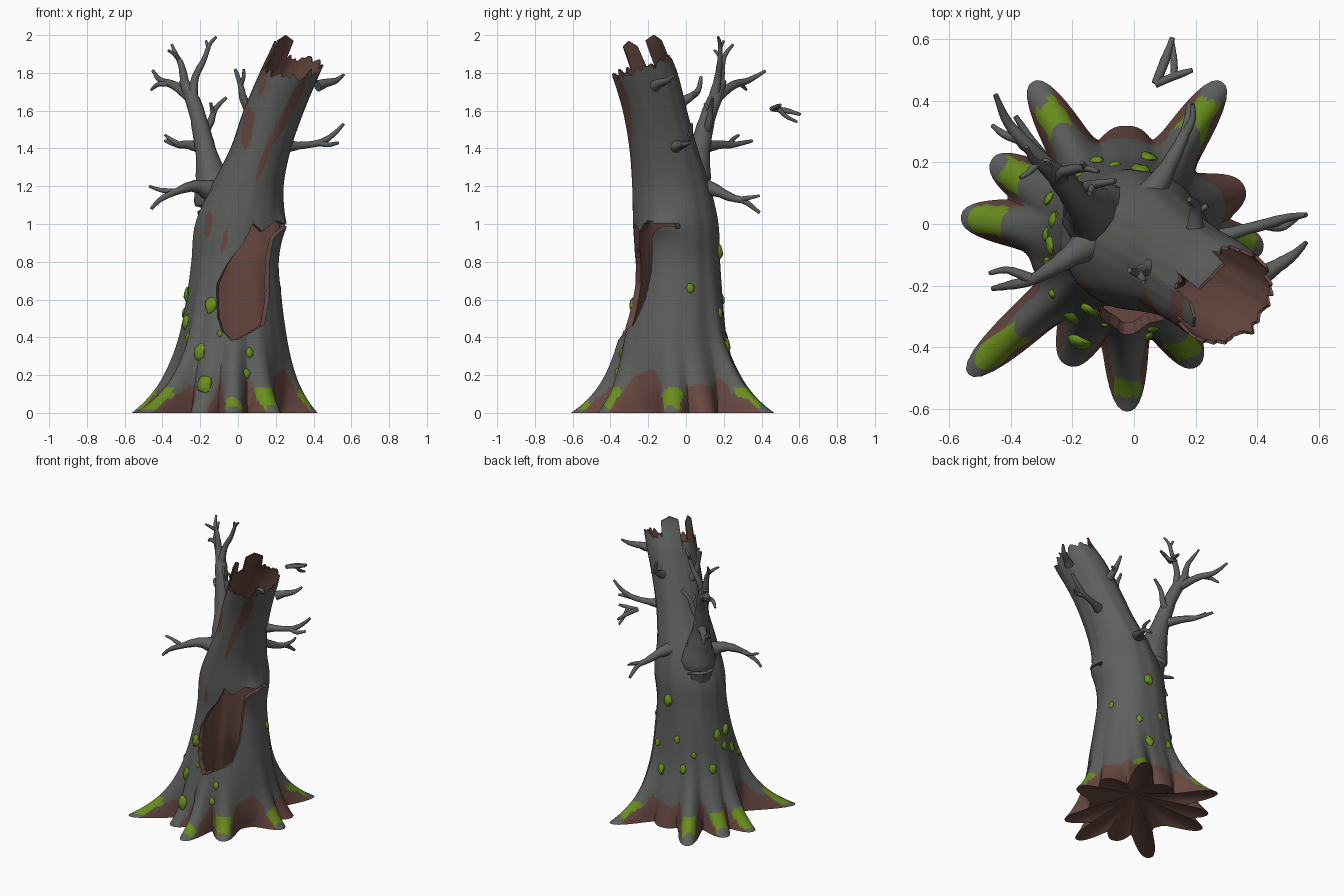
import bpy, bmesh, math, random
from mathutils import Vector, noise

if "Cube" in bpy.data.objects:
    bpy.data.objects.remove(bpy.data.objects["Cube"])

random.seed(4)

def mat(name, rgb):
    m = bpy.data.materials.new(name)
    m.diffuse_color = (*rgb, 1)
    m.use_nodes = True
    m.node_tree.nodes["Principled BSDF"].inputs["Base Color"].default_value = m.diffuse_color
    return m

MATS = [mat("grey_bark", (.11, .115, .108)), mat("brown_wood", (.135, .064, .053)),
        mat("green_moss", (.145, .27, .013))]

def finish(bm, name):
    bmesh.ops.recalc_face_normals(bm, faces=bm.faces)
    me = bpy.data.meshes.new(name)
    bm.to_mesh(me)
    bm.free()
    for m in MATS:
        me.materials.append(m)
    ob = bpy.data.objects.new(name, me)
    bpy.context.collection.objects.link(ob)
    bpy.ops.object.select_all(action='DESELECT')
    ob.select_set(True)
    bpy.context.view_layer.objects.active = ob
    bpy.ops.object.shade_smooth_by_angle(angle=math.radians(45))

def catmull(pts, t):
    i = max(0, min(int(t), len(pts) - 2))
    f = t - i
    p = [pts[max(0, min(k, len(pts) - 1))] for k in (i - 1, i, i + 1, i + 2)]
    return [.5 * (2 * b + (c - a) * f + (2 * a - 5 * b + 4 * c - d) * f * f
                  + (3 * b - a - 3 * c + d) * f ** 3) for a, b, c, d in zip(*p)]

# Trunk sections every 0.2 in height: centre x, centre y, radius x, radius y
SEC = [(-.04, -.04, .33, .33), (-.035, -.05, .305, .31), (-.025, -.06, .275, .275),
       (-.02, -.05, .25, .245), (-.015, -.045, .23, .225), (.01, -.055, .235, .225),
       (.05, -.08, .19, .205), (.12, -.12, .16, .18), (.19, -.165, .16, .17),
       (.275, -.22, .16, .175), (.36, -.29, .16, .17)]
# Roots: direction in degrees, reach, colour of the tip, inner and outer limit of its moss
ROOTS = [(120, .58, 2, .66, .88), (57, .60, 2, .68, .88), (22, .43, 1, 0, 0), (-4, .46, 2, .8, .93),
         (-60, .49, 2, .76, .92), (-88, .57, 2, .8, .93), (247, .46, 0, 0, 0), (222, .67, 2, .68, .95),
         (173, .53, 2, .72, .95), (150, .49, 2, .74, .92), (87, .36, 1, 0, 0)]

def angdiff(a, b):
    return abs((a - b + math.pi) % (2 * math.pi) - math.pi)

def root(th):
    best, reach = (0, ROOTS[0]), 0
    for r in ROOTS:
        g = math.exp(-(angdiff(th, math.radians(r[0])) / (.105 / r[1])) ** 2.4)
        if g > best[0]:
            best = (g, r)
        reach = max(reach, g * (r[1] - .33))
    return *best, reach

def surface(th, z, k=1):
    cx, cy, rx, ry = catmull(SEC, z / .2)
    c, s = math.cos(th), math.sin(th)
    g, _, reach = root(th)
    ridge = 1 + .022 * noise.noise(Vector((c * 4, s * 4, z * 1.2)))
    ridge -= .1 * (1 - g) * math.exp(-(z / .1) ** 1.5)           # undercut between roots
    ex = reach * math.exp(-z / .16)
    ex += .025 * math.exp(-(angdiff(th, -.35) / .35) ** 2 - ((z - .99) / .05) ** 2)  # bark lip
    return Vector((cx + c * (rx * ridge + ex) * k, cy + s * (ry * ridge + ex) * k, z))

# Broken top edge with two tall splinters
def rim(th):
    h = 1.815 + .05 * math.sin(th) + .05 * noise.noise(Vector((math.cos(th) * 5, math.sin(th) * 5, 3)))
    h += .025 * abs((th * 3.3) % 2 - 1)
    for deg, w, top in ((134, 22, 2.0), (187, 14, 1.97)):
        d = angdiff(th, math.radians(deg)) / math.radians(w)
        if d < 1:
            h = max(h, top - .03 * d)
    return h

HOLE = [(-.08, .43), (-.11, .5), (-.115, .68), (-.05, .8), (.03, .9), (.08, 1.0), (.13, .96),
        (.2, 1.02), (.27, .995), (.19, .93), (.165, .8), (.165, .6), (.14, .47), (.06, .42), (-.03, .38)]

def in_hole(x, z):
    r = False
    for (x1, z1), (x2, z2) in zip(HOLE, HOLE[1:] + HOLE[:1]):
        if (z1 > z) != (z2 > z) and x < x1 + (z - z1) / (z2 - z1) * (x2 - x1):
            r = not r
    return r

# Bare wood streaks on the front: x1, z1, x2, z2, half width
STREAKS = [(.09, 1.22, .2, 1.5, .016), (.16, 1.4, .36, 1.78, .026), (.035, 1.38, .065, 1.63, .028),
           (-.085, .84, -.06, .97, .013), (-.165, .92, -.15, 1.08, .018), (.11, 1.66, .16, 1.9, .02)]

def in_streak(x, z):
    for x1, z1, x2, z2, w in STREAKS:
        t = ((x - x1) * (x2 - x1) + (z - z1) * (z2 - z1)) / ((x2 - x1) ** 2 + (z2 - z1) ** 2)
        if 0 < t < 1 and math.hypot(x - x1 - t * (x2 - x1), z - z1 - t * (z2 - z1)) < w * min(1, 4 * t, 5 - 5 * t):
            return True
    return False

# Hollow trunk: outer bark, inner wall, knothole and rim
NA, NZ, J0 = 240, 140, 18
bm = bmesh.new()
out, inn = [], []
for j in range(NZ + 1):
    zz = 1.8 * (j / NZ) ** 1.2
    ro, ri = [], []
    for i in range(NA):
        th = 2 * math.pi * i / NA
        z = zz if zz < 1.5 else 1.5 + (zz - 1.5) / .3 * (rim(th) - 1.5)
        ro.append(bm.verts.new(surface(th, z)))
        ri.append(bm.verts.new(surface(th, z, .87 + .07 * max(0, min(1, zz - .8)))) if j >= J0 else None)
    out.append(ro)
    inn.append(ri)

def quad(vs, m):
    bm.faces.new(vs).material_index = m

holes = set()
for j in range(NZ):
    for i in range(NA):
        n = (i + 1) % NA
        q = (out[j][i], out[j][n], out[j + 1][n], out[j + 1][i])
        c = sum((v.co for v in q), Vector()) / 4
        th = 2 * math.pi * (i + .5) / NA
        front = math.sin(th) < .1
        if front and in_hole(c.x, c.z):
            holes.add((j, i))
            continue
        g, (_, L, col, lo, hi), _ = root(th)
        wob = noise.noise(c * 9)
        far = math.hypot(c.x + .04, c.y + .04) / L
        m = 0
        if (g < .85 and c.z < .21 * (1 - g ** 1.5) + .06 * wob) or (col == 1 and g > .2 and c.z < .16 + .05 * wob):
            m = 1
        elif col == 2 and g > .6 and .02 < c.z < .13 and lo + .06 * wob < far < hi + .06 * wob:
            m = 2
        elif front and c.z > .8 and in_streak(c.x, c.z):
            m = 1
        quad(q, m)
        if j >= J0:
            quad((inn[j][i], inn[j + 1][i], inn[j + 1][n], inn[j][n]), 1)
link = {}
for j, i in holes:
    n = (i + 1) % NA
    for dj, di, a, b in ((-1, 0, (j, i), (j, n)), (1, 0, (j + 1, i), (j + 1, n)),
                         (0, -1, (j, i), (j + 1, i)), (0, 1, (j, n), (j + 1, n))):
        if (j + dj, (i + di) % NA) not in holes:
            quad((out[a[0]][a[1]], out[b[0]][b[1]], inn[b[0]][b[1]], inn[a[0]][a[1]]), 1)
            link.setdefault(a, []).append(b)
            link.setdefault(b, []).append(a)
# Smooth the knothole outline
for grid in (out, inn):
    for _ in range(2):
        new = {k: grid[k[0]][k[1]].co * .5 + sum((grid[a][b].co for a, b in nb), Vector()) * .5 / len(nb)
               for k, nb in link.items()}
        for (a, b), co in new.items():
            grid[a][b].co = co
base = bm.verts.new((-.04, -.04, .1))
floor = bm.verts.new((-.03, -.05, inn[J0][0].co.z))
for i in range(NA):
    n = (i + 1) % NA
    quad((out[NZ][i], out[NZ][n], inn[NZ][n], inn[NZ][i]), 1)
    quad((base, out[0][n], out[0][i]), 1)
    quad((floor, inn[J0][i], inn[J0][n]), 1)
finish(bm, "hollow_trunk")

# Branches: tapered tubes through points (x, y, z, radius)
def branch(name, *paths):
    bm = bmesh.new()
    for pts in paths:
        n = (len(pts) - 1) * 5
        P = [catmull(pts, k / 5) for k in range(n + 1)]
        rings = []
        for k, p in enumerate(P):
            t = Vector(P[min(k + 1, n)][:3]) - Vector(P[max(k - 1, 0)][:3])
            rot = t.to_track_quat('Z', 'Y')
            r = max(p[3], .006) * random.uniform(.94, 1.06)
            rings.append([bm.verts.new(Vector(p[:3]) + rot @ Vector((r * math.cos(a * math.pi / 5),
                          r * math.sin(a * math.pi / 5), 0))) for a in range(10)])
        for A, B in zip(rings, rings[1:]):
            for a in range(10):
                bm.faces.new((A[a], A[(a + 1) % 10], B[(a + 1) % 10], B[a]))
        bm.faces.new(rings[0][::-1])
        bm.faces.new(rings[-1])
    finish(bm, name)

branch("left_limb",
       [(-.125, .03, .95, .07), (-.115, .025, 1.1, .115), (-.145, .05, 1.27, .083), (-.18, .08, 1.43, .052),
        (-.215, .12, 1.58, .043), (-.25, .16, 1.68, .036), (-.29, .19, 1.76, .026)],
       [(-.25, .16, 1.67, .03), (-.34, .25, 1.735, .022), (-.41, .33, 1.76, .016), (-.45, .42, 1.81, .008)],
       [(-.36, .27, 1.74, .016), (-.42, .29, 1.74, .013), (-.46, .32, 1.71, .007)],
       [(-.28, .18, 1.74, .025), (-.30, .19, 1.84, .017), (-.33, .21, 1.9, .012), (-.35, .25, 1.95, .007)],
       [(-.31, .2, 1.87, .012), (-.34, .17, 1.9, .01), (-.37, .15, 1.92, .006)],
       [(-.24, .15, 1.68, .027), (-.225, .17, 1.78, .02), (-.18, .18, 1.87, .015), (-.15, .18, 1.95, .011), (-.115, .17, 1.99, .007)],
       [(-.155, .18, 1.93, .011), (-.17, .2, 1.97, .007)],
       [(-.2, .1, 1.47, .028), (-.15, .12, 1.53, .02), (-.12, .13, 1.61, .015), (-.06, .14, 1.67, .008)],
       [(-.13, .13, 1.58, .014), (-.145, .1, 1.64, .008)])
branch("back_left_twig",
       [(-.18, .08, 1.4, .034), (-.26, .17, 1.42, .024), (-.32, .25, 1.42, .017), (-.385, .35, 1.44, .008)],
       [(-.31, .23, 1.42, .015), (-.36, .25, 1.45, .011), (-.385, .28, 1.47, .007)])
branch("left_twig",
       [(-.13, -.05, 1.17, .06), (-.23, -.12, 1.2, .032), (-.33, -.18, 1.17, .019), (-.41, -.2, 1.13, .014), (-.46, -.21, 1.08, .008)],
       [(-.33, -.18, 1.17, .018), (-.41, -.15, 1.18, .012), (-.47, -.16, 1.2, .007)])
branch("back_twig",
       [(.03, .06, 1.2, .06), (.09, .15, 1.18, .034), (.14, .24, 1.14, .022), (.17, .31, 1.12, .016), (.18, .39, 1.06, .009)],
       [(.16, .28, 1.13, .016), (.19, .34, 1.14, .011), (.19, .39, 1.15, .007)])
branch("right_twig",
       [(.22, -.07, 1.41, .045), (.32, -.03, 1.415, .022), (.43, 0, 1.43, .018), (.5, .02, 1.47, .014), (.56, .03, 1.53, .008)],
       [(.42, 0, 1.43, .018), (.48, -.01, 1.42, .013), (.53, .02, 1.43, .008)])
branch("upper_right_twig",
       [(.42, -.165, 1.73, .03), (.46, -.14, 1.745, .024), (.52, -.1, 1.76, .016), (.56, -.06, 1.79, .007)])
branch("upper_left_twig",
       [(.08, -.13, 1.58, .035), (.03, -.15, 1.66, .022), (.015, -.16, 1.73, .016), (-.015, -.15, 1.82, .008)],
       [(.015, -.16, 1.74, .014), (.03, -.18, 1.78, .01), (.03, -.19, 1.82, .007)])
branch("upper_back_twig",
       [(.2, -.04, 1.64, .035), (.2, .02, 1.67, .022), (.2, .065, 1.71, .016), (.18, .08, 1.78, .008)],
       [(.2, .04, 1.68, .014), (.24, .06, 1.69, .008)])
branch("loose_twig",
       [(.07, .455, 1.61, .014), (.1, .53, 1.60, .015), (.125, .605, 1.58, .008)],
       [(.07, .455, 1.61, .013), (.13, .48, 1.62, .013), (.19, .5, 1.63, .008)],
       [(.13, .48, 1.62, .012), (.13, .53, 1.57, .011), (.125, .59, 1.54, .007)])

# Moss clumps on the bark: direction, height, size
bm = bmesh.new()
for deg, z, s in [(185, .63, .036), (197, .48, .036), (242, .57, .04), (234, .32, .045), (247, .15, .046),
                  (288, .32, .026), (284, .21, .026), (215, .4, .022), (17, .66, .024), (82, .86, .04),
                  (62, .53, .026), (75, .36, .034), (100, .6, .024), (110, .4, .03), (150, .4, .03),
                  (125, .5, .02), (165, .62, .034), (176, .53, .026), (255, .42, .016)]:
    th = math.radians(deg)
    p = surface(th, z)
    rot = Vector((math.cos(th), math.sin(th), .15)).to_track_quat('X', 'Z')
    for v in bmesh.ops.create_icosphere(bm, subdivisions=2, radius=s)['verts']:
        v.co = p + rot @ Vector((v.co.x * .5, v.co.y * .85, v.co.z * 1.1)) * (1 + .3 * noise.noise(v.co * 40 + p * 9))
for f in bm.faces:
    f.material_index = 2
finish(bm, "moss_clumps")
